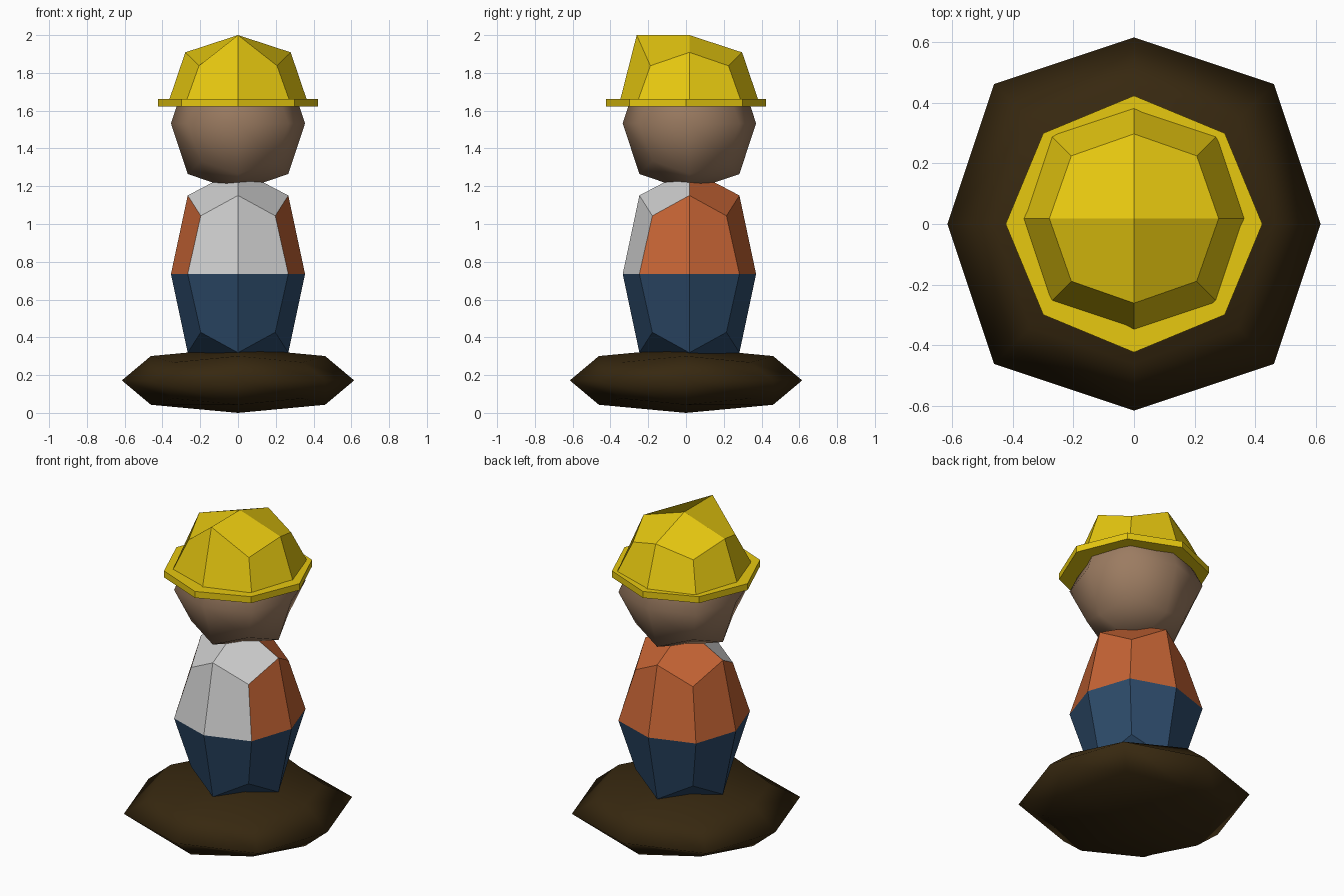
import bpy, bmesh
from mathutils import Matrix

if "Cube" in bpy.data.objects:
    bpy.data.objects.remove(bpy.data.objects["Cube"])

FALLOFF = {0: 0, 1: 1.0, 2: 0.75, 3: 5 / 9}


def material(name, rgb):
    m = bpy.data.materials.new(name)
    m.diffuse_color = (*rgb, 1)
    m.use_nodes = True
    m.node_tree.nodes["Principled BSDF"].inputs["Base Color"].default_value = m.diffuse_color
    return m


def finish(bm, name, mats, loc=(0, 0, 0), smooth=False):
    bmesh.ops.recalc_face_normals(bm, faces=bm.faces)
    for f in bm.faces:
        f.smooth = smooth
    mesh = bpy.data.meshes.new(name)
    bm.to_mesh(mesh)
    bm.free()
    for m in mats:
        mesh.materials.append(m)
    ob = bpy.data.objects.new(name, mesh)
    ob.location = loc
    bpy.context.collection.objects.link(ob)
    return ob


def rounded_cube(half):
    """Cube split 2 x 2 per side, with edges and corners pulled in."""
    bm = bmesh.new()
    bmesh.ops.create_cube(bm, size=2)
    bmesh.ops.subdivide_edges(bm, edges=bm.edges[:], cuts=1, use_grid_fill=True)
    for v in bm.verts:
        k = FALLOFF[sum(abs(c) > 0.5 for c in v.co)]
        v.co = [c * k * h for c, h in zip(v.co, half)]
    return bm


yellow = material("yellow", (0.8, 0.58, 0.005))
skin = material("skin", (0.33, 0.2, 0.12))
white = material("white", (0.6, 0.6, 0.6))
orange = material("orange", (0.55, 0.125, 0.034))
blue = material("blue", (0.026, 0.07, 0.145))
brown = material("brown", (0.038, 0.021, 0.005))
CY = 0.018  # figure sits slightly behind the base centre

# base mound
finish(rounded_cube((0.615, 0.615, 0.172)), "base", [brown], (0, 0, 0.172), True)

# body: blue trousers, orange jacket, white shirt on front and front of the top
bm = rounded_cube((0.355, 0.353, 0.555))
bm.normal_update()
for f in bm.faces:
    c, n = f.calc_center_median(), f.normal
    sideways = abs(n.x) > max(abs(n.y), abs(n.z))
    if c.z < 0:
        f.material_index = 0
    elif c.y < 0 and not sideways:
        f.material_index = 2
    else:
        f.material_index = 1
finish(bm, "body", [blue, orange, white], (0, CY, 0.735))

# head
finish(rounded_cube((0.355, 0.353, 0.358)), "head", [skin], (0, CY, 1.533), True)

# helmet shell: upper half only, front top point raised to a peak
bm = rounded_cube((0.372, 0.372, 0.365))
bmesh.ops.delete(bm, geom=[v for v in bm.verts if v.co.z < -0.01], context='VERTS')
for v in bm.verts:
    if abs(v.co.x) < 0.01 and v.co.y < -0.1 and v.co.z > 0.1:
        v.co.z = 0.365
finish(bm, "helmet_shell", [yellow], (0, CY, 1.635))

# helmet brim
bm = bmesh.new()
bmesh.ops.create_cone(bm, cap_ends=True, segments=8, radius1=0.423, radius2=0.423,
                      depth=0.04, matrix=Matrix.Translation((0, 0, 1.642)))
finish(bm, "helmet_brim", [yellow])
